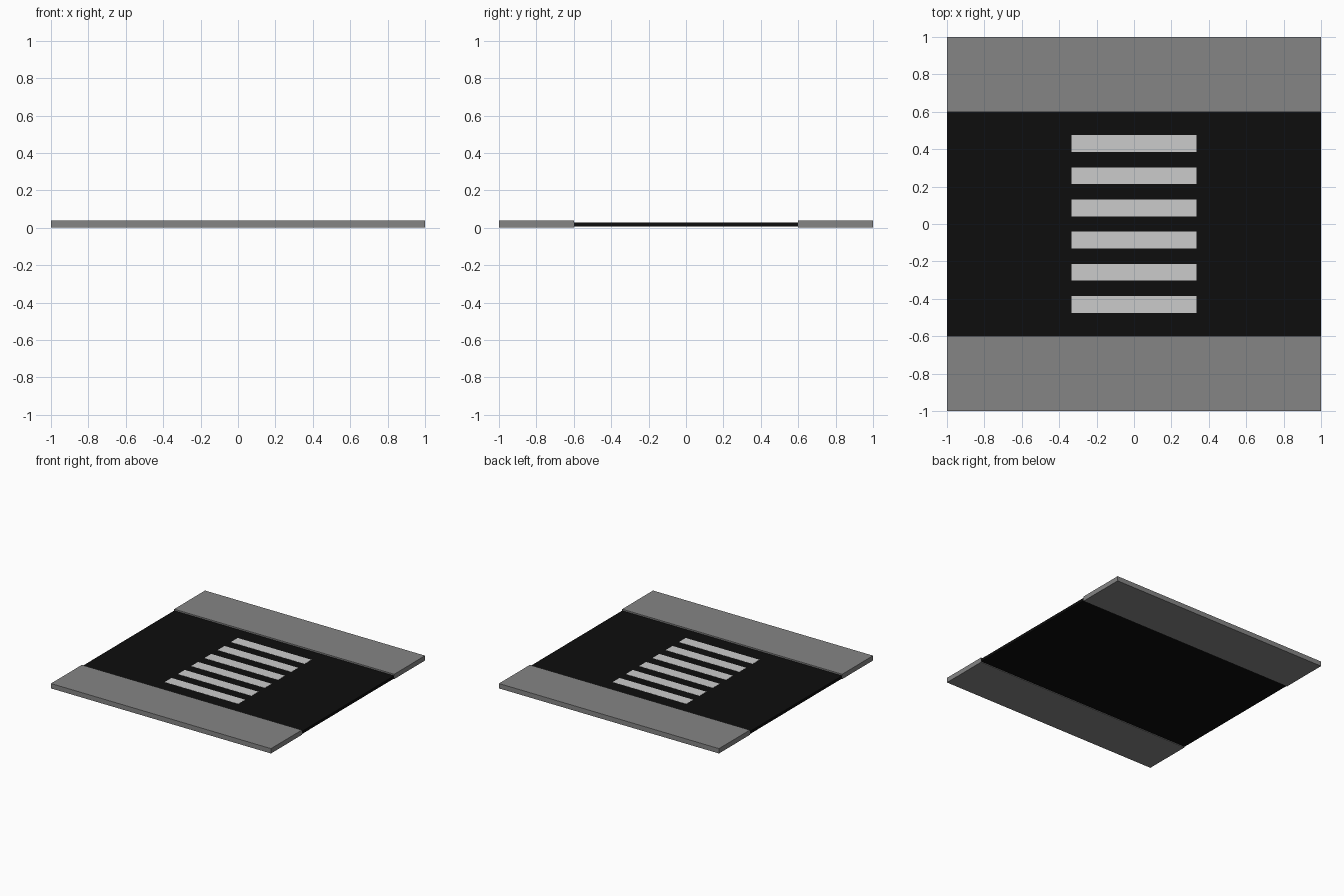
import bpy

if "Cube" in bpy.data.objects:
    bpy.data.objects.remove(bpy.data.objects["Cube"])


def material(name, grey):
    mat = bpy.data.materials.new(name)
    mat.diffuse_color = (grey, grey, grey, 1)
    mat.use_nodes = True
    mat.node_tree.nodes["Principled BSDF"].inputs["Base Color"].default_value = mat.diffuse_color
    return mat


def box(name, x, y, z, mat):
    """Axis-aligned box from (min, max) ranges."""
    ranges = (x, y, z)
    bpy.ops.mesh.primitive_cube_add(size=1, location=[(a + b) / 2 for a, b in ranges])
    obj = bpy.context.object
    obj.name = name
    obj.scale = [b - a for a, b in ranges]
    bpy.ops.object.transform_apply(location=False, rotation=False, scale=True)
    obj.data.materials.append(mat)
    return obj


asphalt = material("asphalt", 0.004)
concrete = material("concrete", 0.235)
paint = material("paint", 0.7)

ROAD_TOP = 0.028

# Road slab between the pavements
box("road", (-1, 1), (-0.6, 0.6), (0.006, ROAD_TOP), asphalt)

# Raised pavements on both sides
box("pavement_front", (-1, 1), (-1, -0.6), (0, 0.04), concrete)
box("pavement_back", (-1, 1), (0.6, 1), (0, 0.04), concrete)

# Crossing stripes painted on the road
for i in range(6):
    y = (i - 2.5) * 0.172
    box(f"crossing_stripe_{i + 1}", (-0.335, 0.335), (y - 0.045, y + 0.045),
        (ROAD_TOP - 0.002, ROAD_TOP + 0.001), paint)
